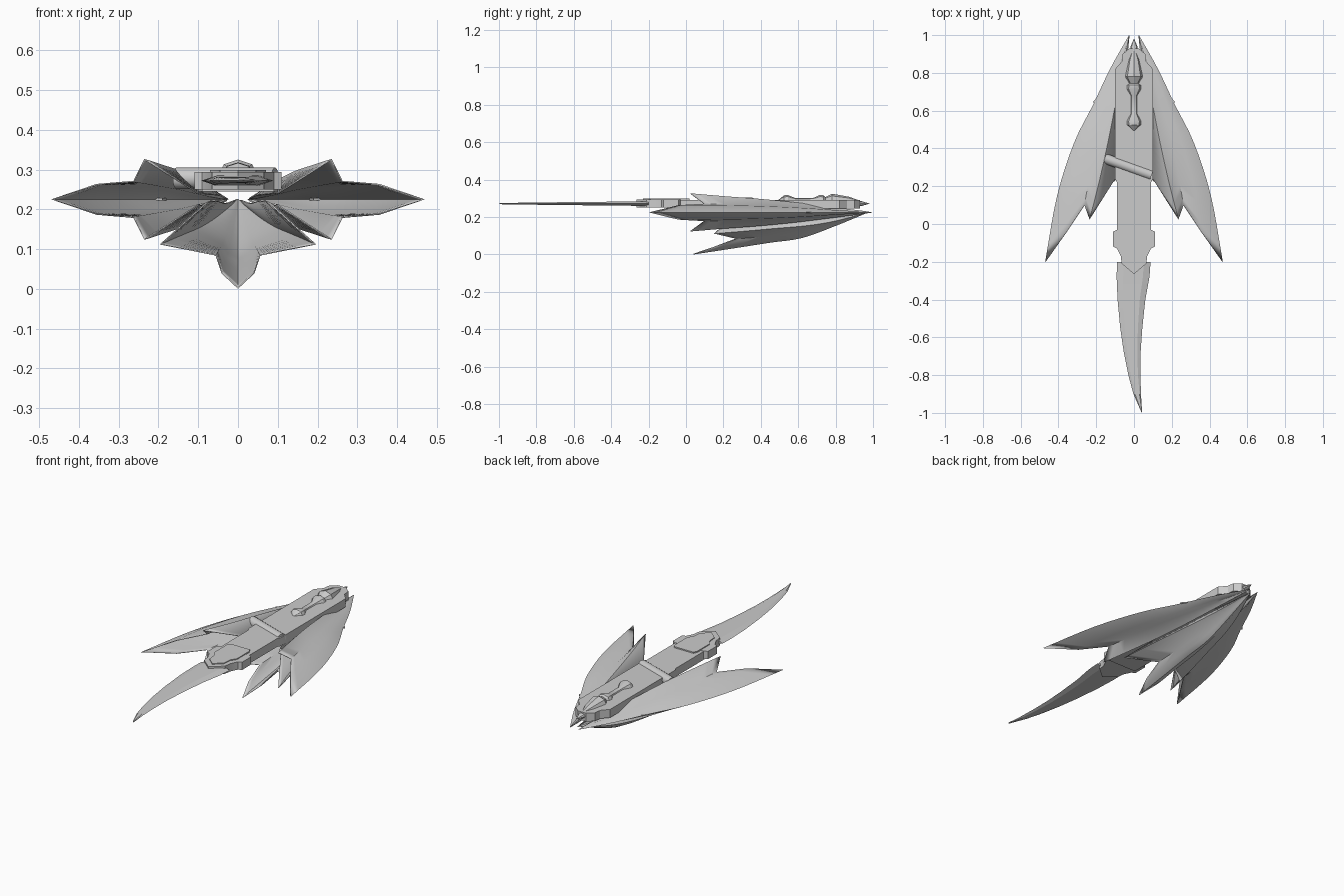
import bpy, bmesh, math
from mathutils import Vector

if "Cube" in bpy.data.objects:
    bpy.data.objects.remove(bpy.data.objects["Cube"])

grey = bpy.data.materials.new("steel_grey")
grey.diffuse_color = (0.6, 0.6, 0.6, 1)
grey.use_nodes = True
grey.node_tree.nodes["Principled BSDF"].inputs["Base Color"].default_value = grey.diffuse_color


def finish(name, bm, angle=30, thickness=0):
    bmesh.ops.recalc_face_normals(bm, faces=bm.faces)
    me = bpy.data.meshes.new(name)
    bm.to_mesh(me)
    bm.free()
    ob = bpy.data.objects.new(name, me)
    bpy.context.collection.objects.link(ob)
    me.materials.append(grey)
    bpy.ops.object.select_all(action='DESELECT')
    ob.select_set(True)
    bpy.context.view_layer.objects.active = ob
    bpy.ops.object.shade_smooth_by_angle(angle=math.radians(angle))
    if thickness:
        mod = ob.modifiers.new("thickness", 'SOLIDIFY')
        mod.thickness = thickness
        mod.offset = 0
    return ob


def prism(name, outline, z0, z1):
    """Flat plate from a top outline."""
    bm = bmesh.new()
    face = bm.faces.new([bm.verts.new((x, y, z0)) for x, y in outline])
    new = bmesh.ops.extrude_face_region(bm, geom=[face])["geom"]
    bmesh.ops.translate(bm, vec=(0, 0, z1 - z0),
                        verts=[v for v in new if isinstance(v, bmesh.types.BMVert)])
    return finish(name, bm)


def mirrored(half):
    return half + [(-x, y) for x, y in reversed(half) if x > 0]


def loft(name, rings, angle=30):
    """Closed solid through equally long rings."""
    bm = bmesh.new()
    rows = [[bm.verts.new(p) for p in ring] for ring in rings]
    n = len(rows[0])
    for a, b in zip(rows, rows[1:]):
        for i in range(n):
            bm.faces.new((a[i], a[(i + 1) % n], b[(i + 1) % n], b[i]))
    bm.faces.new(rows[0])
    bm.faces.new(rows[-1])
    return finish(name, bm, angle)


def smooth_path(points, steps=4):
    """Catmull-Rom curve through the points."""
    p = [Vector(q) for q in points]
    p = [2 * p[0] - p[1]] + p + [2 * p[-1] - p[-2]]
    out = []
    for i in range(1, len(p) - 2):
        a, b, c, d = p[i - 1:i + 3]
        for k in range(steps):
            t = k / steps
            out.append(0.5 * (2 * b + (c - a) * t + (2 * a - 5 * b + 4 * c - d) * t * t
                              + (3 * b - a - 3 * c + d) * t ** 3))
    return out + [p[-2]]


def petal(name, ribs, flip):
    """Folded shell: ribs run from the apex to the trailing edge, flip mirrors them."""
    paths = [smooth_path(r) for r in ribs]
    other = [[flip(v) for v in path] for path in paths[1:]]
    bm = bmesh.new()
    rows = [[bm.verts.new(v) for v in path] for path in other[::-1] + paths]
    for a, b in zip(rows, rows[1:]):
        for i in range(len(a) - 1):
            bm.faces.new((a[i], a[i + 1], b[i + 1], b[i]))
    bmesh.ops.remove_doubles(bm, verts=bm.verts, dist=0.0005)
    return finish(name, bm, 35, 0.004)


# Side wings: outer ridge, fin, valley, upper ridge and inner edge
apex = (0.025, 0.998, 0.225)
side_ribs = [
    [apex, (.125, .82, .225), (.215, .63, .225), (.315, .43, .225), (.405, .15, .225), (.468, -.198, .225)],
    [apex, (.105, .81, .235), (.18, .62, .247), (.255, .42, .256), (.32, .18, .262), (.355, -.04, .262)],
    [apex, (.085, .8, .236), (.145, .62, .25), (.2, .44, .26), (.235, .25, .266), (.262, .1, .27)],
    [apex, (.065, .8, .25), (.105, .6, .275), (.145, .4, .295), (.19, .2, .31), (.235, .025, .325)],
    [apex, (.045, .8, .235), (.075, .62, .238), (.09, .47, .24), (.095, .35, .24), (.1, .24, .24)],
]
for label, s in (("right", 1), ("left", -1)):
    ribs = [[(s * x, y, z) for x, y, z in r] for r in side_ribs]
    petal(label + "_wing", ribs, lambda v: Vector((v.x, v.y, 0.45 - v.z)))
    # Small barb on the outer edge of the wing
    barb = [(s * .18, .69), (s * .218, .645), (s * .19, .63)]
    prism(label + "_wing_barb", barb, .222, .228)

# Belly wing: keel, fin, valley, side tip and inner edge
nose = (0, .97, .225)
belly_ribs = [
    [nose, (0, .8, .155), (0, .62, .09), (0, .45, .065), (0, .25, .034), (0, .04, .002)],
    [nose, (.012, .8, .16), (.022, .62, .103), (.03, .48, .08), (.036, .3, .06), (.04, .15, .04)],
    [nose, (.02, .8, .168), (.034, .65, .125), (.044, .52, .105), (.05, .4, .095), (.055, .27, .085)],
    [nose, (.055, .8, .18), (.095, .65, .155), (.13, .48, .14), (.165, .31, .125), (.195, .15, .112)],
    [nose, (.03, .8, .215), (.05, .65, .22), (.06, .5, .22), (.07, .38, .22), (.08, .27, .215)],
]
petal("belly_wing", belly_ribs, lambda v: Vector((-v.x, v.y, v.z)))

# Long body plate, stepped guard and raised panel
prism("body_plate", mirrored([(0, .93), (.025, .93), (.06, .9), (.065, .86), (.1, .82), (.1, .24), (.09, .22),
                              (.09, -.1), (0, -.1)]), .245, .292)
prism("guard", mirrored([(0, -.03), (.09, -.03), (.11, -.04), (.11, -.12), (.09, -.13), (.07, -.17),
                         (.065, -.21), (0, -.265)]), .25, .294)
prism("guard_panel", mirrored([(0, .02), (.06, .02), (.07, 0), (.07, -.11), (.05, -.14), (.045, -.19),
                               (0, -.23)]), .29, .299)

# Curved blade with a shallow diamond section
blade = [(-.2, -.09, .088), (-.28, -.092, .082), (-.4, -.087, .06), (-.55, -.073, .044), (-.68, -.054, .035),
         (-.8, -.03, .034), (-.9, -.003, .037), (-.998, .04, .043)]
rings = []
for i, (y, x0, x1) in enumerate(blade):
    h = .013 - .0014 * i
    a, b = x0 + .2 * (x1 - x0), x1 - .2 * (x1 - x0)
    rings.append([(x0, y, .272), (a, y, .272 + h), (b, y, .272 + h), (x1, y, .272), (b, y, .272 - h), (a, y, .272 - h)])
loft("blade", rings, 15)


# Ornaments on the top of the body
def ornament(name, stations, base, height):
    loft(name, [[(w * math.cos(k * math.pi / 4), y, base + w * height * math.sin(k * math.pi / 4))
                 for k in range(8)] for y, w in stations])


ornament("teardrop_boss", [(.925, .006), (.87, .03), (.78, .05), (.745, .028)], .285, .8)
ornament("spindle_boss", [(.755, .012), (.735, .038), (.715, .04), (.68, .019), (.585, .018), (.545, .04),
                          (.525, .038), (.495, .006)], .288, .75)
ornament("nose_spike", [(.9, .025), (.94, .018), (.98, .001)], .272, .7)

# Slanted roller across the body
a, b = Vector((-.155, .347, .278)), Vector((.093, .258, .278))
side = (b - a).cross(Vector((0, 0, 1))).normalized()
loft("cross_roller", [[end + .027 * (side * math.cos(k * math.pi / 8) + Vector((0, 0, math.sin(k * math.pi / 8))))
                       for k in range(16)] for end in (a, b)])
